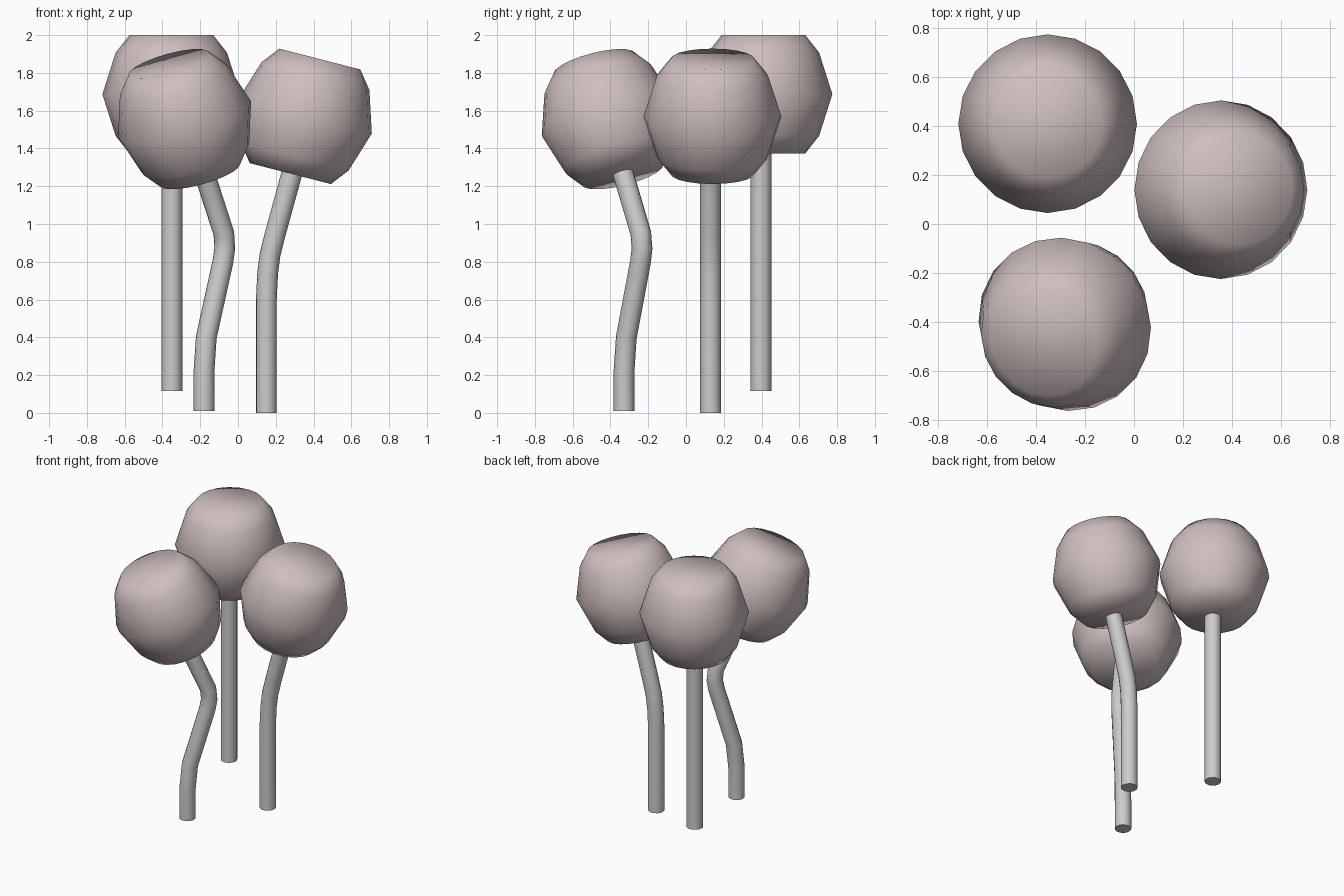
import bpy, bmesh, math
from mathutils import Matrix, Vector

if "Cube" in bpy.data.objects:
    bpy.data.objects.remove(bpy.data.objects["Cube"])

SIDES = 20
# head half profile: (radius, height along the axis)
PROFILE = [(0.222, -0.313), (0.295, -0.22), (0.365, 0.0), (0.295, 0.22), (0.222, 0.313)]

mauve = bpy.data.materials.new("mauve")
mauve.diffuse_color = (0.62, 0.52, 0.52, 1)
mauve.use_nodes = True
mauve.node_tree.nodes["Principled BSDF"].inputs["Base Color"].default_value = mauve.diffuse_color


def make_head(name, centre, axis):
    """Lathed, smooth-shaded cap with flat top and bottom."""
    bm = bmesh.new()
    rings = [[bm.verts.new((r * math.cos(math.tau * i / SIDES),
                            r * math.sin(math.tau * i / SIDES), z))
              for i in range(SIDES)] for r, z in PROFILE]
    for lo, hi in zip(rings, rings[1:]):
        for i in range(SIDES):
            j = (i + 1) % SIDES
            bm.faces.new((lo[i], lo[j], hi[j], hi[i]))
    bm.faces.new(rings[0][::-1])
    bm.faces.new(rings[-1])
    tilt = Vector((0, 0, 1)).rotation_difference(Vector(axis).normalized())
    bm.transform(Matrix.Translation(centre) @ tilt.to_matrix().to_4x4())
    for f in bm.faces:
        f.smooth = True
    mesh = bpy.data.meshes.new(name)
    bm.to_mesh(mesh)
    bm.free()
    mesh.materials.append(mauve)
    bpy.context.collection.objects.link(bpy.data.objects.new(name, mesh))


def make_stem(name, points):
    """Round capped tube along a bent path."""
    curve = bpy.data.curves.new(name, 'CURVE')
    curve.dimensions = '3D'
    curve.bevel_depth = 0.055
    curve.bevel_resolution = 6
    curve.use_fill_caps = True
    spline = curve.splines.new('POLY')
    spline.points.add(len(points) - 1)
    for p, co in zip(spline.points, points):
        p.co = (*co, 1)
    obj = bpy.data.objects.new(name, curve)
    bpy.context.collection.objects.link(obj)
    bpy.ops.object.select_all(action='DESELECT')
    obj.select_set(True)
    bpy.context.view_layer.objects.active = obj
    bpy.ops.object.convert(target='MESH')
    bpy.ops.object.shade_smooth_by_angle(angle=math.radians(50))


# upright head at the back left
make_head("back_head", (-0.353, 0.41, 1.687), (0, 0, 1))
make_stem("back_stem", [(-0.35, 0.397, 0.115), (-0.35, 0.397, 1.39)])

# head leaning right
make_head("right_head", (0.355, 0.14, 1.57), (0.25, 0, 0.97))
make_stem("right_stem", [(0.15, 0.13, 0), (0.15, 0.13, 0.6), (0.157, 0.74, 0)[:1] + (0.13, 0.74),
                         (0.17, 0.13, 0.84), (0.195, 0.13, 0.94), (0.287, 0.13, 1.275)])

# head leaning left and forward, on a twice-bent stem
make_head("front_head", (-0.283, -0.41, 1.555), (-0.28, -0.26, 1))
make_stem("front_stem", [(-0.18, -0.328, 0.01), (-0.18, -0.328, 0.22), (-0.168, -0.316, 0.4),
                         (-0.08, -0.241, 0.8), (-0.07, -0.233, 0.87), (-0.075, -0.239, 0.95),
                         (-0.18, -0.335, 1.275)])
